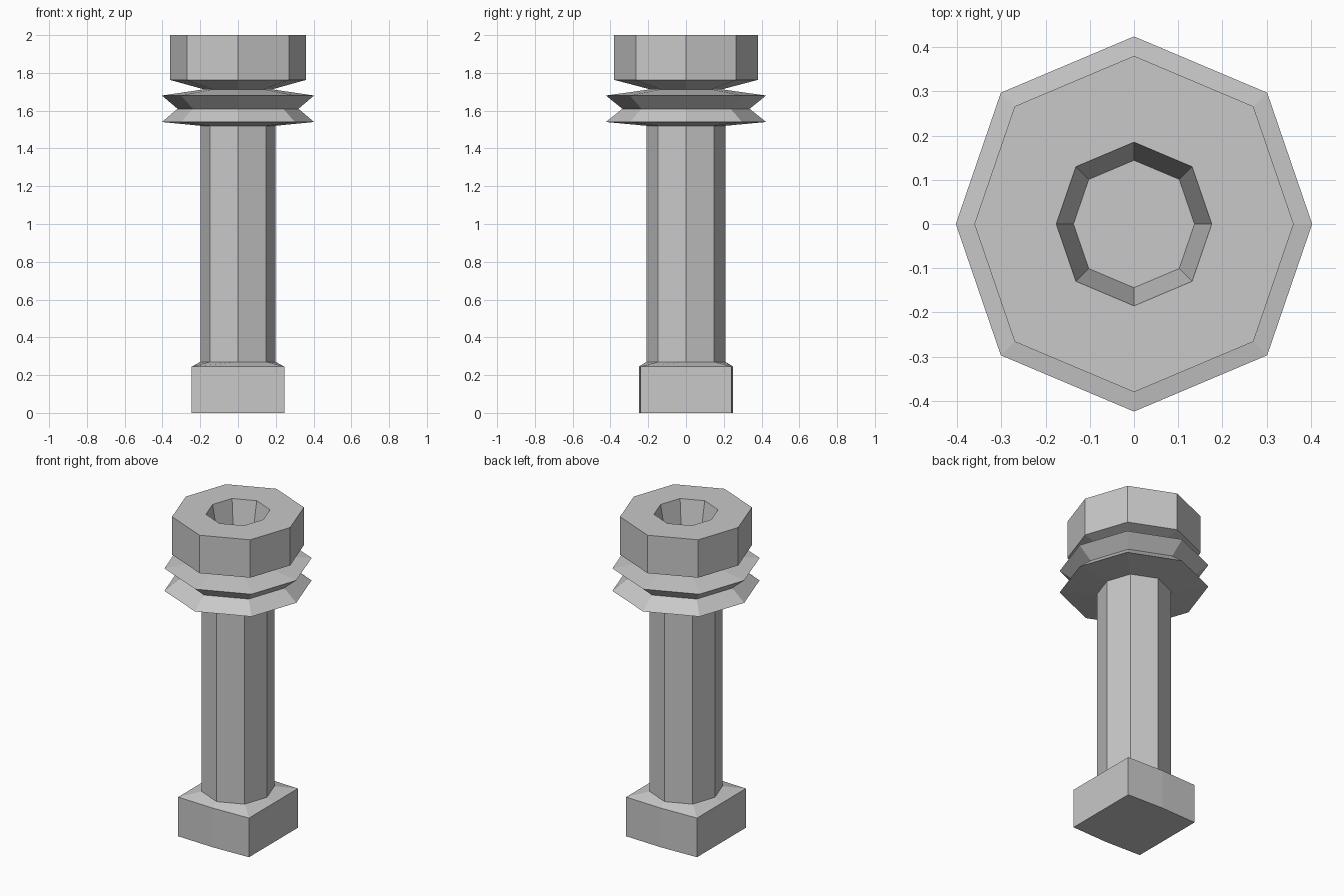
import bpy
import bmesh

cube = bpy.data.objects.get("Cube")
if cube:
    bpy.data.objects.remove(cube, do_unlink=True)

steel = bpy.data.materials.new("grey_steel")
steel.use_nodes = True
colour = (0.58, 0.58, 0.58, 1)
steel.diffuse_color = colour
steel.node_tree.nodes["Principled BSDF"].inputs["Base Color"].default_value = colour

# Section corners, counter-clockwise from +x, for a unit radius
DIAG_X, DIAG_Y = 0.71, 0.70
OCTAGON = [(0.95, 0), (DIAG_X, DIAG_Y), (0, 1), (-DIAG_X, DIAG_Y),
           (-0.95, 0), (-DIAG_X, -DIAG_Y), (0, -1), (DIAG_X, -DIAG_Y)]
# Squared section with slightly bowed front and back
SQUARE = [(0.98, 0), (0.98, 0.965), (0, 1), (-0.98, 0.965),
          (-0.98, 0), (-0.98, -0.965), (0, -1), (0.98, -0.965)]


def loft(name, rings, cap_first=False, cap_last=False):
    """Skin a stack of (section, radius, height) rings, listed bottom up."""
    bm = bmesh.new()
    loops = [[bm.verts.new((x * r, y * r, z)) for x, y in section]
             for section, r, z in rings]
    for low, high in zip(loops, loops[1:]):
        for i in range(len(low)):
            j = (i + 1) % len(low)
            bm.faces.new((low[i], low[j], high[j], high[i]))
    if cap_first:
        bm.faces.new(loops[0][::-1])
    if cap_last:
        bm.faces.new(loops[-1])
    mesh = bpy.data.meshes.new(name)
    bm.to_mesh(mesh)
    bm.free()
    mesh.materials.append(steel)
    obj = bpy.data.objects.new(name, mesh)
    bpy.context.collection.objects.link(obj)
    return obj


def octagons(*profile):
    return [(OCTAGON, r, z) for r, z in profile]


# Square foot with a sloped top meeting the shaft
loft("square_foot",
     [(SQUARE, 0.25, 0), (SQUARE, 0.25, 0.245), (OCTAGON, 0.21, 0.27)],
     cap_first=True)

# Eight-sided shaft
loft("shaft", octagons((0.21, 0.27), (0.21, 1.52)))

# Two sharp flared collars with a waist between them
loft("collars", octagons((0.21, 1.52), (0.424, 1.54), (0.337, 1.61),
                         (0.424, 1.68), (0.19, 1.713)))

# Head with a tapered underside and a narrowing socket in the top
loft("head", octagons((0.19, 1.713), (0.38, 1.763), (0.38, 2.0),
                      (0.185, 2.0), (0.144, 1.79)), cap_last=True)
